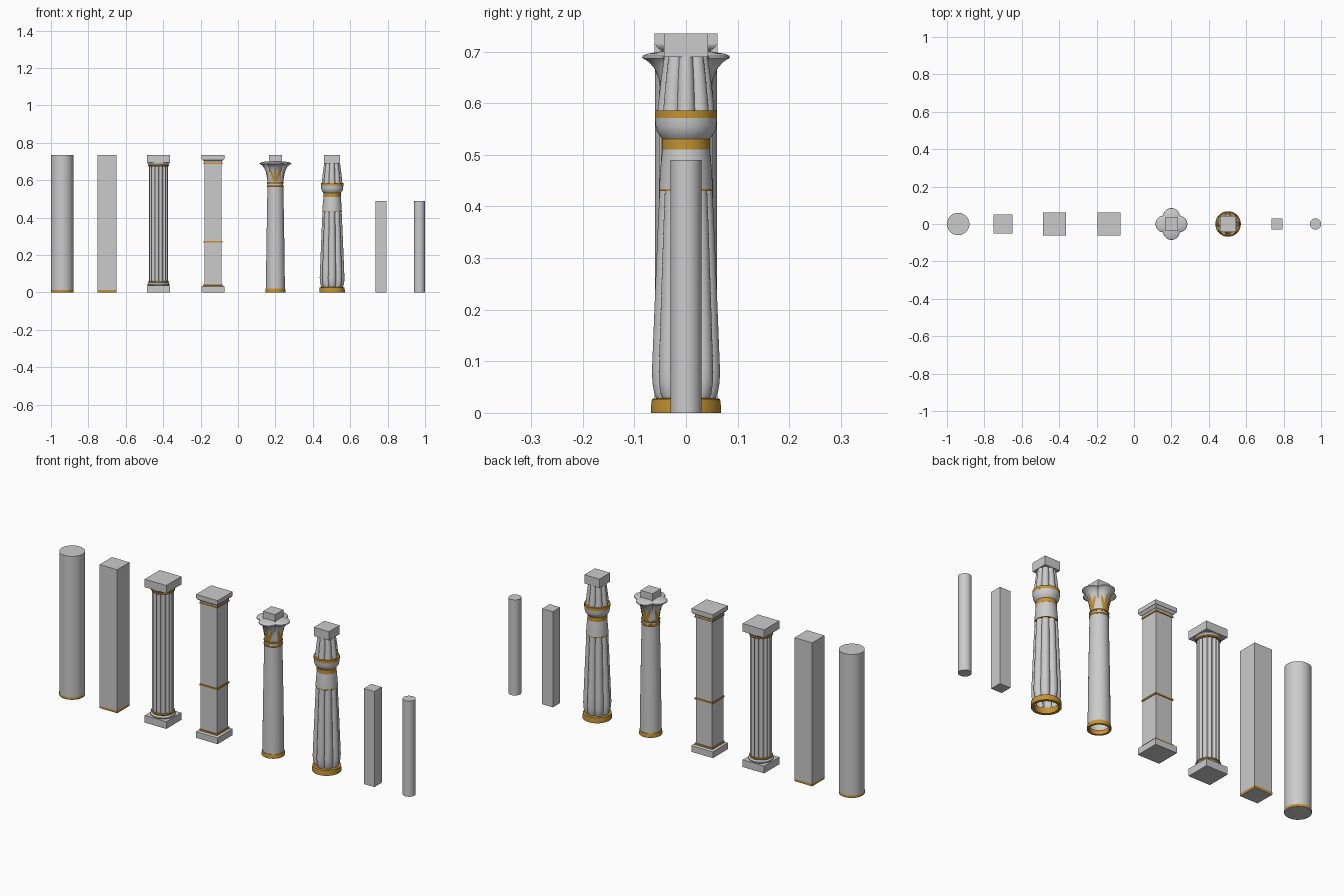
import bpy, bmesh, math
from math import sin, cos, pi, sqrt

if "Cube" in bpy.data.objects:
    bpy.data.objects.remove(bpy.data.objects["Cube"])

gold = bpy.data.materials.new("gold")
gold.diffuse_color = (0.56, 0.29, 0.03, 1)
gold.use_nodes = True
gold.node_tree.nodes["Principled BSDF"].inputs["Base Color"].default_value = gold.diffuse_color


def finish(bm, name, x, mat=None):
    bmesh.ops.recalc_face_normals(bm, faces=bm.faces)
    me = bpy.data.meshes.new(name)
    bm.to_mesh(me)
    bm.free()
    ob = bpy.data.objects.new(name, me)
    ob.location.x = x
    bpy.context.collection.objects.link(ob)
    if mat:
        me.materials.append(mat)
    bpy.ops.object.select_all(action='DESELECT')
    ob.select_set(True)
    bpy.context.view_layer.objects.active = ob
    bpy.ops.object.shade_smooth_by_angle(angle=math.radians(32))
    return ob


# Stack of rings following a (radius, height) profile, with optional cross-section shape
def loft(name, x, profile, segs=64, mat=None, shape=None, bottom=True, top=True, turn=0.0):
    bm = bmesh.new()
    rings = []
    for r, z in profile:
        ring = []
        for i in range(segs):
            a = 2 * pi * i / segs + turn
            q = r * (shape(a, z) if shape else 1)
            ring.append(bm.verts.new((q * cos(a), q * sin(a), z)))
        rings.append(ring)
    for lo, hi in zip(rings, rings[1:]):
        for i in range(segs):
            j = (i + 1) % segs
            bm.faces.new((lo[i], lo[j], hi[j], hi[i]))
    if bottom:
        bm.faces.new(rings[0][::-1])
    if top:
        bm.faces.new(rings[-1])
    return finish(bm, name, x, mat)


# Square section: profile gives half widths
def square(name, x, profile, **kw):
    return loft(name, x, [(r * sqrt(2), z) for r, z in profile], segs=4, turn=pi / 4, **kw)


def band(name, x, r, z0, z1, maker=loft, bulge=0.0):
    return maker(name, x, [(r, z0), (r + bulge, (z0 + z1) / 2), (r, z1)], mat=gold)


# Hollow foot ring, open underneath
def foot_ring(name, x, r, h, inner):
    loft(name, x, [(inner, h), (inner, 0), (r, 0), (r, h * .4), (r - .002, h * .93), (inner, h)],
         mat=gold, bottom=False, top=False)


# Outline made of n overlapping circles
def lobes(n, d):
    R = 1 - d
    def f(a, z):
        p = (a + pi / n) % (2 * pi / n) - pi / n
        return d * cos(p) + sqrt(R * R - (d * sin(p)) ** 2)
    return f


H = 0.735

# Plain round and square pillars
loft("round_pillar", -.94, [(.06, 0), (.06, H)])
loft("round_pillar_foot_band", -.94, [(.0607, .0005), (.0607, .012)], mat=gold, bottom=False, top=False)
square("square_pillar", -.70, [(.05, 0), (.05, H)])
square("square_pillar_foot_band", -.70, [(.0507, .0005), (.0507, .012)], mat=gold, bottom=False, top=False)
square("small_square_pillar", .764, [(.03, 0), (.03, .49)])
loft("small_round_pillar", .97, [(.03, 0), (.03, .49)])

# Fluted column
X = -.425
square("fluted_plinth", X, [(.061, 0), (.061, .037)])
loft("fluted_base", X, [(.055, .037), (.059, .041), (.059, .045), (.055, .05), (.053, .053)])
band("fluted_lower_band", X, .054, .053, .061, bulge=.002)
loft("fluted_shaft", X, [(.052, .06), (.052, .675)], segs=128,
     shape=lambda a, z: 1 - .12 * abs(sin(8 * a)))
band("fluted_upper_band", X, .054, .674, .682, bulge=.002)
loft("fluted_neck", X, [(.053, .682), (.055, .686), (.058, .69), (.058, .695)])
square("fluted_abacus", X, [(.061, .694), (.061, H)])

# Banded square pier
X = -.134
square("pier_base", X, [(.061, 0), (.061, .032), (.052, .036)])
band("pier_lower_band", X, .050, .036, .044, square)
square("pier_shaft", X, [(.046, .04), (.046, .695)])
band("pier_middle_band", X, .050, .268, .276, square)
band("pier_upper_band", X, .050, .687, .694, square)
square("pier_capital", X, [(.048, .694), (.048, .702), (.050, .704), (.054, .706), (.058, .711),
                           (.059, .714), (.061, .714), (.061, H)])

# Flower column
X = .2
foot_ring("flower_foot", X, .054, .022, .044)
loft("flower_shaft", X, [(.050, .02), (.050, .08), (.048, .25), (.0425, .565)], bottom=False)
band("flower_neck_band_lower", X, .043, .563, .574, bulge=.002)
loft("flower_neck", X, [(.041, .574), (.041, .582)])
band("flower_neck_band_upper", X, .043, .582, .591, bulge=.002)

bell = [(.040, .591), (.043, .61), (.047, .63), (.053, .65), (.061, .667), (.071, .679),
        (.080, .685), (.085, .688), (.084, .692), (.074, .696)]
foil = lobes(4, .47)


def bell_shape(a, z):
    t = min(1, max(0, (z - .59) / .085))
    return 1 + (foil(a, z) - 1) * t


def bell_radius(z):
    for (r0, z0), (r1, z1) in zip(bell, bell[1:]):
        if z <= z1:
            return r0 + (r1 - r0) * (z - z0) / (z1 - z0)
    return bell[-1][0]


loft("flower_bell", X, bell + [(.045, .701)], segs=96, shape=bell_shape)
square("flower_abacus", X, [(.034, .698), (.034, H)])

# Gold pointed leaves lying on the bell, three per side
bm = bmesh.new()
for side in range(4):
    for offset, tilt, z1 in ((-8, -22, .655), (0, 0, .668), (8, 22, .655)):
        rows = []
        for k in range(9):
            t = k / 8
            z = .592 + (z1 - .592) * t
            mid = side * pi / 2 + math.radians(offset + tilt * t)
            w = math.radians(11) * (1 - t) ** .7 * (.6 + 1.2 * t) + .002
            row = []
            for s in (-1, 0, 1):
                a = mid + s * w
                r = bell_radius(z) * bell_shape(a, z) + .0015
                row.append(bm.verts.new((r * cos(a), r * sin(a), z)))
            rows.append(row)
        for lo, hi in zip(rows, rows[1:]):
            for i in (0, 1):
                bm.faces.new((lo[i], lo[i + 1], hi[i + 1], hi[i]))
finish(bm, "flower_leaves", X, gold)

# Bundled-stem column
X = .503
stems = lobes(8, .68)
foot_ring("bundle_foot", X, .068, .029, .054)
loft("bundle_stems", X, [(.057, .028), (.062, .04), (.065, .058), (.066, .08), (.064, .13),
                         (.060, .23), (.055, .35), (.051, .434)], segs=96, shape=stems, bottom=False)
band("bundle_sleeve_trim", X, .0525, .430, .434)
loft("bundle_sleeve", X, [(.052, .434), (.050, .47), (.046, .51)])
band("bundle_neck_band", X, .0465, .51, .531)
loft("bundle_bulb", X, [(.046, .531), (.050, .536), (.056, .545), (.059, .556), (.060, .571)])
band("bundle_bulb_band", X, .0605, .571, .586)
loft("bundle_buds", X, [(.055, .585), (.053, .605), (.048, .65), (.042, .692)], segs=96, shape=stems)
square("bundle_abacus", X, [(.043, .69), (.043, H)])
